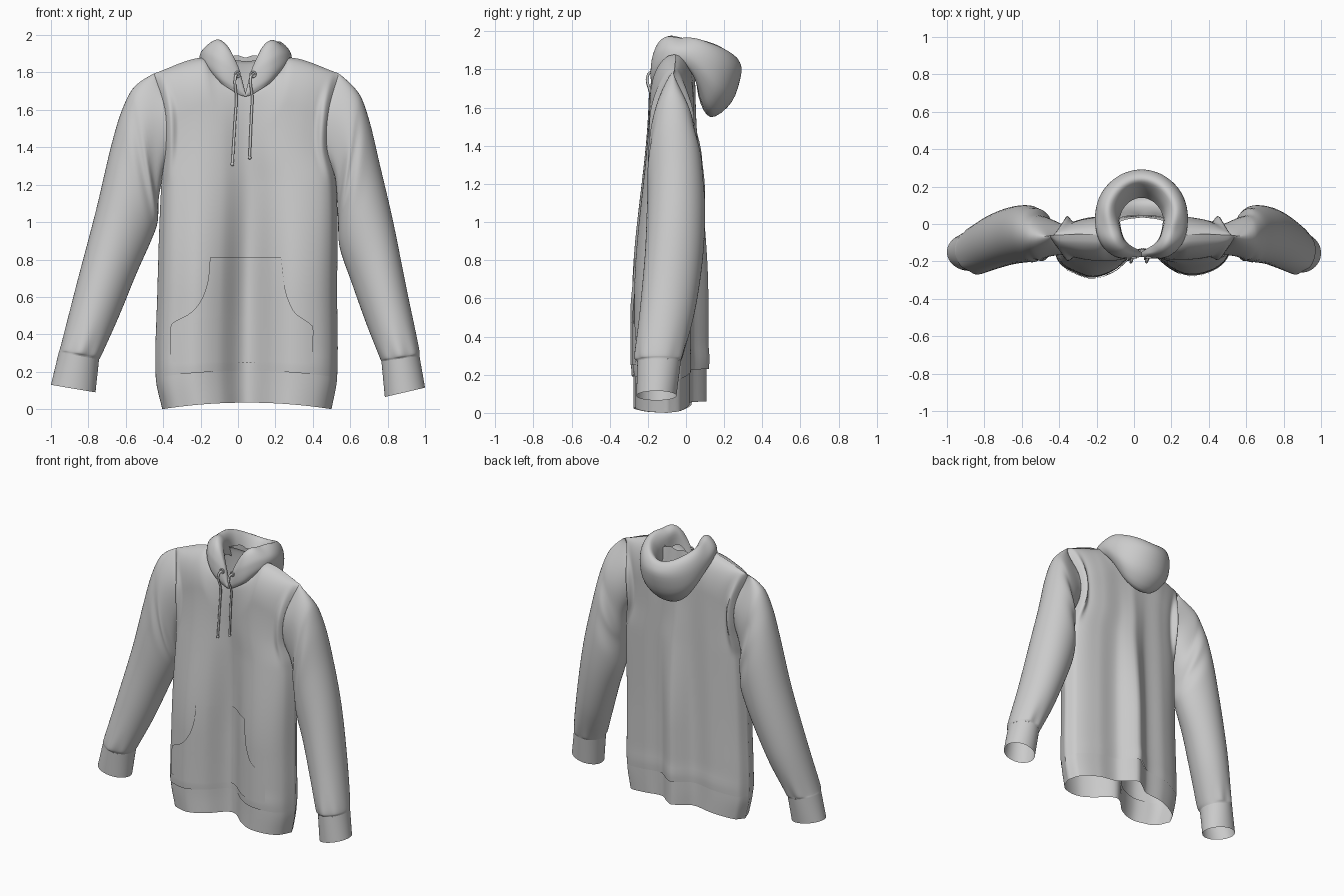
import bpy, bmesh, math
from mathutils import Vector

if "Cube" in bpy.data.objects:
    bpy.data.objects.remove(bpy.data.objects["Cube"])


def curve(keys, x):
    """Smooth interpolation through keys (x, value, value, ...)."""
    n = len(keys)
    x = min(max(x, keys[0][0]), keys[-1][0])
    i = 0
    while i < n - 2 and x > keys[i + 1][0]:
        i += 1
    a, b = keys[i], keys[i + 1]
    p, q = keys[max(i - 1, 0)], keys[min(i + 2, n - 1)]
    h = b[0] - a[0]
    t = (x - a[0]) / h
    out = []
    for k in range(1, len(a)):
        m0 = (b[k] - p[k]) / (b[0] - p[0]) * h
        m1 = (q[k] - a[k]) / (q[0] - a[0]) * h
        out.append((2*t**3 - 3*t*t + 1) * a[k] + (t**3 - 2*t*t + t) * m0
                   + (3*t*t - 2*t**3) * b[k] + (t**3 - t*t) * m1)
    return out


def smooth(t):
    t = min(max(t, 0), 1)
    return t * t * (3 - 2 * t)


def sheet(name, grids, closed=False):
    """Build one object from grids of points, welded and smooth shaded."""
    bm = bmesh.new()
    for rows in grids:
        vs = [[bm.verts.new(p) for p in row] for row in rows]
        n = len(rows[0])
        for r0, r1 in zip(vs, vs[1:]):
            for j in range(n if closed else n - 1):
                k = (j + 1) % n
                bm.faces.new((r0[j], r0[k], r1[k], r1[j]))
    bmesh.ops.remove_doubles(bm, verts=bm.verts, dist=0.0008)
    bmesh.ops.recalc_face_normals(bm, faces=bm.faces)
    me = bpy.data.meshes.new(name)
    bm.to_mesh(me)
    bm.free()
    ob = bpy.data.objects.new(name, me)
    bpy.context.collection.objects.link(ob)
    bpy.ops.object.select_all(action='DESELECT')
    bpy.context.view_layer.objects.active = ob
    ob.select_set(True)
    bpy.ops.object.shade_smooth_by_angle(angle=math.radians(50))
    return ob


# Torso shape: side edges by height, and depth across the width (low, high)
EDGES = [(0, -.405, .50), (.17, -.44, .53), (.6, -.432, .53), (1.2, -.41, .525),
         (1.4, -.385, .475), (1.6, -.39, .485), (1.8, -.45, .54)]
FRONT = [(-1, -.1, -.1), (-.92, -.2, -.16), (-.75, -.255, -.185), (-.55, -.282, -.195),
         (-.3, -.24, -.19), (-.1, -.15, -.17), (0, -.13, -.165), (.1, -.15, -.17),
         (.3, -.23, -.185), (.5, -.27, -.19), (.75, -.25, -.18), (.92, -.19, -.155), (1, -.1, -.1)]
BACK = [(-1, -.1, -.1), (-.92, -.03, -.01), (-.6, .03, .035), (-.27, .035, .04), (-.12, .085, .045),
        (0, .117, .05), (.12, .085, .045), (.27, .03, .04), (.6, .02, .035), (.92, -.03, -.01), (1, -.1, -.1)]
# Top edge by distance from the middle: height and depth
TOP = {'front': [(0, 1.68, -.155), (.1, 1.73, -.15), (.18, 1.81, -.11), (.23, 1.88, -.06), (.495, 1.795, -.06)],
       'back': [(0, 1.86, .035), (.1, 1.87, .02), (.18, 1.88, -.02), (.23, 1.88, -.06), (.495, 1.795, -.06)]}


def torso(side, u, z, shrink=1.0):
    ztop, ytop = curve(TOP[side], abs(u) * .495)
    l, r = curve(EDGES, z)
    low, high = curve(FRONT if side == 'front' else BACK, u)
    w = smooth((z - .6) / 1.1)
    y = low + (high - low) * w
    # armhole opens above the armpit
    gap = math.sin(math.pi * min(max((z - 1.21) / .585, 0), 1))
    y += (-.065 if side == 'front' else .10) * gap * smooth((abs(u) - .84) / .16)
    # shoulder rounds over to the top seam
    q = min(max((z - ztop + .25) / .25, 0), 1)
    y += (ytop - y) * (1 - math.sqrt(1 - q * q))
    return Vector((l + (r - l) * (u + 1) / 2, -.1 + (y + .1) * shrink, z))


def hem_z(side, u):
    return (.035 if side == 'front' else .06) * (1 - u * u)


US = [math.sin(math.pi / 2 * (i / 32 - 1)) * .6 + (i / 32 - 1) * .4 for i in range(65)]


def panel(side, bottom, top, n, shrink):
    rows = []
    for i in range(n + 1):
        row = []
        for u in US:
            z0 = hem_z(side, u) + bottom
            t = i / n
            z1 = hem_z(side, u) + (top or 0)
            if top is None:
                z1 = curve(TOP[side], abs(u) * .495)[0]
                t = 1 - (1 - t) ** 1.3
            row.append(torso(side, u, z0 + (z1 - z0) * t, shrink(i / n)))
        rows.append(row)
    return rows


sheet("body", [panel(s, .17, None, 64, lambda t: 1.0 + .03 * math.exp(-(t * 40 - 1) ** 2))
               for s in ('front', 'back')])
sheet("hem_band", [panel(s, 0, .18, 6, lambda t: .96) for s in ('front', 'back')])

# Kangaroo pocket laid over the front panel
POCKET = [(.25, -.36, .40), (.35, -.36, .40), (.44, -.36, .40), (.465, -.345, .375), (.51, -.26, .31),
          (.57, -.205, .275), (.65, -.17, .25), (.73, -.155, .24), (.81, -.15, .23)]
rows = []
for i in range(41):
    z = .25 + .56 * i / 40
    a, b = curve(POCKET, z)
    l, r = curve(EDGES, z)
    rows.append([torso('front', 2 * (a + (b - a) * j / 40 - l) / (r - l) - 1, z) + Vector((0, -.009, 0))
                 for j in range(41)])
sheet("front_pocket", [rows])

# Sleeves: inner x, z, outer x, z, y front, y back
LEFT = [(0, -.41, 1.21, -.45, 1.795, -.165, .01), (1, -.425, 1.12, -.55, 1.73, -.185, .045),
        (2, -.43, 1.0, -.62, 1.6, -.2, .08), (3, -.465, .90, -.68, 1.4, -.205, .1),
        (4, -.545, .72, -.76, 1.06, -.215, .09), (5, -.635, .5, -.86, .68, -.24, .05),
        (6, -.72, .31, -.942, .36, -.265, -.01), (7, -.743, .265, -.958, .305, -.255, -.027)]
RIGHT = [(0, .525, 1.21, .54, 1.795, -.165, .01), (1, .53, 1.12, .64, 1.7, -.185, .045),
         (2, .535, 1.0, .70, 1.55, -.2, .08), (3, .545, .86, .76, 1.3, -.205, .1),
         (4, .61, .67, .83, 1.0, -.215, .09), (5, .685, .46, .9, .65, -.24, .05),
         (6, .752, .29, .965, .34, -.265, -.01), (7, .767, .255, .970, .285, -.255, -.027)]
LEFT_CUFF = [(0, *LEFT[-1][1:]), (1, -.762, .09, -1.0, .13, -.25, -.05)]
RIGHT_CUFF = [(0, *RIGHT[-1][1:]), (1, .785, .065, 1.0, .115, -.26, -.05)]


def tube(name, keys, n, fold, armhole=None):
    rows = []
    for i in range(n + 1):
        t = keys[-1][0] * i / n
        xi, zi, xo, zo, y0, y1 = curve(keys, t)
        row = []
        for j in range(48):
            a = math.tau * j / 48
            c, s = math.cos(a), math.sin(a)
            # soft creases under the arm and above the cuff
            k = 1 + fold * (math.exp(-(t - 1.3) ** 2) * math.sin(5 * t + 3 * a) * (1 - c) * .5
                            + .4 * math.exp(-3 * (t - 6.3) ** 2) * math.sin(7 * a))
            p = Vector(((xi + xo) / 2 + (xo - xi) / 2 * c, (y0 + y1) / 2 + (y1 - y0) / 2 * s * k,
                        (zi + zo) / 2 + (zo - zi) / 2 * c))
            if armhole and t < 1.2:
                # the sleeve head grows out of the armhole edge of the torso
                seam = torso('front' if s < 0 else 'back', armhole, 1.5025 + .2925 * c)
                p = seam.lerp(p, smooth(t / 1.2))
            row.append(p)
        rows.append(row)
    sheet(name, [rows], closed=True)


for side, arm, cuff, edge in (("left", LEFT, LEFT_CUFF, -1), ("right", RIGHT, RIGHT_CUFF, 1)):
    tube(side + "_sleeve", arm, 56, .12, edge)
    tube(side + "_cuff", cuff, 6, 0)

# Hood lying on the back: radius, height sections from the back round to the front
HOOD = [
    (0, .065, 1.88, .085, 1.66, .15, 1.55, .26, 1.63, .31, 1.78, .295, 1.85, .255, 1.875, .21, 1.82, .16, 1.72),
    (45, .09, 1.89, .12, 1.68, .18, 1.61, .265, 1.69, .287, 1.81, .268, 1.90, .22, 1.935, .17, 1.88, .14, 1.77),
    (90, .17, 1.83, .205, 1.825, .235, 1.84, .245, 1.88, .235, 1.92, .2, 1.955, .16, 1.97, .12, 1.93, .11, 1.83),
    (135, .19, 1.745, .205, 1.77, .212, 1.80, .212, 1.84, .205, 1.885, .18, 1.935, .15, 1.95, .12, 1.92, .11, 1.84),
    (165, .155, 1.685, .165, 1.71, .167, 1.74, .165, 1.77, .16, 1.80, .15, 1.82, .14, 1.825, .125, 1.80, .115, 1.76),
    (180, .15, 1.67, .153, 1.673, .155, 1.677, .154, 1.681, .152, 1.685, .148, 1.69, .14, 1.692, .135, 1.69, .13, 1.68)]
# mirror the first section so the bag is round at the back
HOOD.insert(0, (-45, *HOOD[1][1:]))
rows = []
for i in range(97):
    deg = -180 + 360 * i / 96
    th = math.radians(deg)
    v = curve(HOOD, abs(deg)) if deg else HOOD[1][1:]
    prof = [(k, v[2 * k], v[2 * k + 1]) for k in range(9)]
    row = []
    for j in range(33):
        r, z = curve(prof, j / 4)
        bump = .007 * math.sin(6 * th + 1) * math.sin(math.pi * j / 32) * (.5 - .5 * math.cos(2 * th))
        row.append((.04 + r * math.sin(th), -.02 + r * math.cos(th), z + bump))
    rows.append(row)
sheet("hood", [rows])

# Drawstrings with knots and eyelets
for side, x0, x1, zend in (("left", -.002, -.03, 1.31), ("right", .08, .062, 1.345)):
    cu = bpy.data.curves.new(side + "_drawstring", 'CURVE')
    cu.dimensions, cu.bevel_depth, cu.bevel_resolution, cu.use_fill_caps = '3D', .007, 2, True
    sp = cu.splines.new('BEZIER')
    pts = [(x0, -.165, 1.79), (x0 - .012, -.197, 1.775)]
    for k in range(1, 5):
        z = 1.775 + (zend - 1.775) * k / 4
        x = x0 + (x1 - x0) * k / 4
        pts.append((x, min(-.185, torso('front', (x - .045) / .46, z).y - .012), z))
    sp.bezier_points.add(len(pts) - 1)
    for bp, p in zip(sp.bezier_points, pts):
        bp.co = p
        bp.handle_left_type = bp.handle_right_type = 'AUTO'
    bpy.context.collection.objects.link(bpy.data.objects.new(side + "_drawstring", cu))
    bpy.ops.mesh.primitive_uv_sphere_add(segments=12, ring_count=8, radius=.01, location=pts[-1])
    bpy.context.object.name = side + "_string_knot"
    bpy.ops.object.shade_smooth()
    bpy.ops.mesh.primitive_torus_add(major_radius=.014, minor_radius=.005, major_segments=20, minor_segments=8,
                                     location=(x0, -.18, 1.79), rotation=(math.pi / 2, 0, 0))
    bpy.context.object.name = side + "_eyelet"
    bpy.ops.object.shade_smooth()
